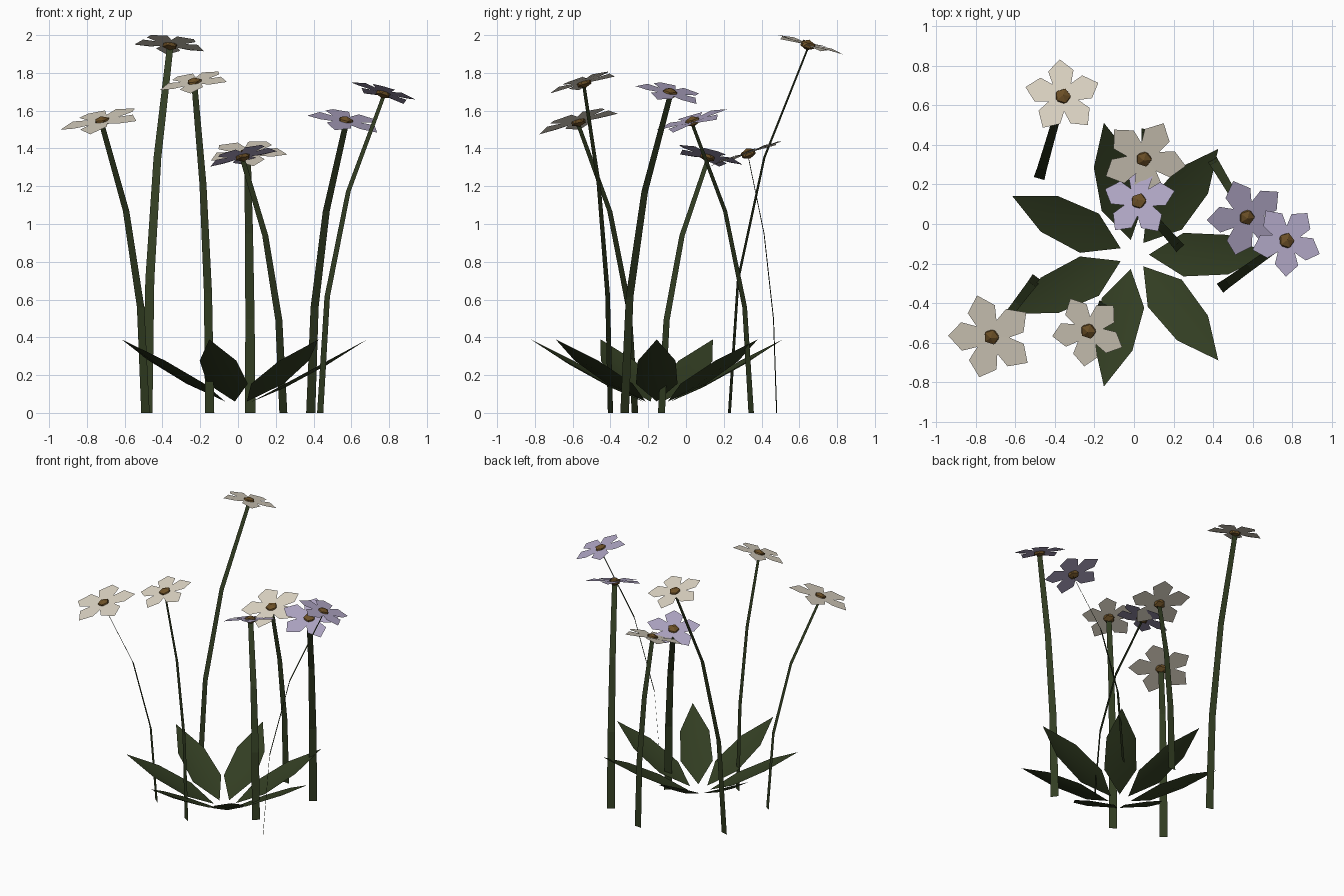
import bpy, math
from mathutils import Vector, Matrix

if "Cube" in bpy.data.objects:
    bpy.data.objects.remove(bpy.data.objects["Cube"])


def material(name, rgb):
    m = bpy.data.materials.new(name)
    m.diffuse_color = (*rgb, 1)
    m.use_nodes = True
    m.node_tree.nodes["Principled BSDF"].inputs["Base Color"].default_value = m.diffuse_color
    return m


GREEN = material("leaf_green", (0.032, 0.047, 0.016))
CREAM = material("cream", (0.72, 0.66, 0.55))
LILAC = material("lilac", (0.43, 0.38, 0.55))
BROWN = material("brown", (0.15, 0.08, 0.02))


def add_mesh(name, verts, faces, mat):
    me = bpy.data.meshes.new(name)
    me.from_pydata(verts, [], faces)
    me.materials.append(mat)
    ob = bpy.data.objects.new(name, me)
    bpy.context.collection.objects.link(ob)
    return ob


# Rosette of seven leaves rising outwards, with a slightly sunken midrib
OUTLINE = [(0.075, 0, 0), (0.25, -0.11, 0), (0.475, -0.10, 0), (0.684, 0, 0),
           (0.475, 0.10, 0), (0.25, 0.11, 0), (0.25, 0, -0.02), (0.475, 0, -0.02)]
LEAF_FACES = [(0, 1, 6), (1, 2, 7, 6), (2, 3, 7), (0, 6, 5), (6, 7, 4, 5), (7, 3, 4)]
verts, faces = [], []
for i in range(7):
    rot = Matrix.Rotation(i * math.tau / 7, 3, 'Z')
    faces += [[len(verts) + k for k in f] for f in LEAF_FACES]
    for r, w, dz in OUTLINE:
        verts.append(rot @ Vector((r, w, 0.06 + (r - 0.075) * 0.54 + dz)) + Vector((0, -0.155, 0)))
leaves = add_mesh("leaves", verts, faces, GREEN)
leaves.data.shade_smooth()


def stem(base, top):
    # Flat tapering ribbon bending towards the flower
    lean = Vector((top[0] - base[0], top[1] - base[1], 0))
    side = Vector((-lean.y, lean.x, 0)).normalized()
    v = []
    for i in range(4):
        t = i / 3
        p = Vector((*base, 0)) + lean * t * t
        p.z = top[2] * (1.15 * t - 0.15 * t * t)
        w = 0.028 - 0.010 * t
        v += [p - side * w, p + side * w]
    add_mesh("stem", v, [(2 * i, 2 * i + 1, 2 * i + 3, 2 * i + 2) for i in range(3)], GREEN)
    return lean.normalized()


# Petal outline: along, across, height (fractions of radius)
PETAL = [(0, 0, 0), (0.33, -0.24, 0.03), (0.68, -0.33, 0.05), (1.0, 0, 0.0),
         (0.68, 0.33, 0.05), (0.33, 0.24, 0.03)]


def flower(base, head, radius, phase, mat, tilt=0.34):
    lean = stem(base, (head[0], head[1], head[2] - 0.025))
    normal = (Vector((0, 0, 1)) + lean * tilt).normalized()
    tip = Vector((0, 0, 1)).rotation_difference(normal).to_matrix().to_4x4()
    place = Matrix.Translation((head[0], head[1], head[2] - 0.007)) @ tip
    v, f = [], []
    for i in range(5):
        rot = Matrix.Rotation(math.radians(phase + 72 * i), 4, 'Z')
        f.append(list(range(len(v), len(v) + 6)))
        v += [place @ rot @ (Vector(p) * radius) for p in PETAL]
    add_mesh("petals", v, f, mat)
    # Faceted flattened centre
    bpy.ops.mesh.primitive_ico_sphere_add(subdivisions=1, radius=0.044)
    ob = bpy.context.object
    ob.name = "flower_centre"
    ob.data.materials.append(BROWN)
    ob.matrix_world = place @ Matrix.Diagonal((1, 1, 0.65, 1))


flower((-0.48, 0.23), (-0.36, 0.645, 1.955), 0.195, 22, CREAM, 0.29)
flower((0.065, 0.48), (0.05, 0.33, 1.38), 0.215, 62, CREAM)
flower((0.24, -0.13), (0.025, 0.115, 1.365), 0.19, 15, LILAC)
flower((0.385, 0.345), (0.57, 0.035, 1.55), 0.205, 39, LILAC)
flower((0.435, -0.325), (0.77, -0.085, 1.70), 0.185, 52, LILAC)
flower((-0.49, -0.27), (-0.72, -0.57, 1.55), 0.225, 36, CREAM)
flower((-0.15, -0.40), (-0.23, -0.54, 1.755), 0.19, 46, CREAM)
